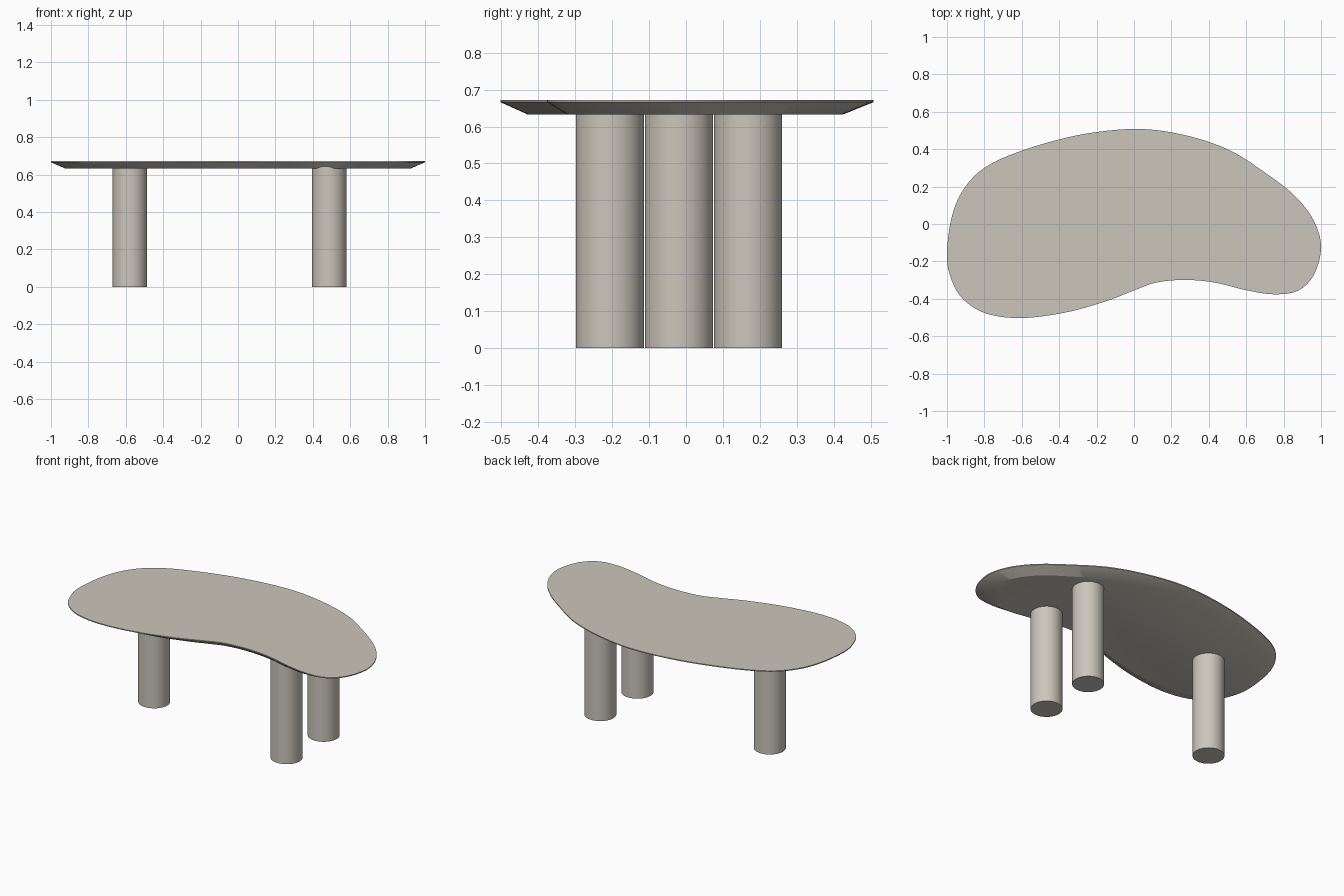
import bpy, bmesh, math

if "Cube" in bpy.data.objects:
    bpy.data.objects.remove(bpy.data.objects["Cube"])

stone = bpy.data.materials.new("warm grey stone")
stone.diffuse_color = (0.60, 0.565, 0.50, 1)
stone.use_nodes = True
stone.node_tree.nodes["Principled BSDF"].inputs["Base Color"].default_value = stone.diffuse_color

# Kidney outline of the top, clockwise from the back
OUTLINE = [(0, .508), (.25, .48), (.5, .40), (.70, .275), (.86, .15), (.96, .02),
           (1.0, -.12), (.965, -.265), (.88, -.355), (.75, -.376), (.6, -.354),
           (.43, -.313), (.27, -.299), (.12, -.313), (0, -.355), (-.15, -.413),
           (-.37, -.474), (-.61, -.503), (-.80, -.475), (-.925, -.39), (-.985, -.27),
           (-1.0, -.15), (-.975, .035), (-.915, .18), (-.80, .30), (-.6, .392), (-.3, .475)]


def smooth_loop(pts, steps=6):
    """Closed Catmull-Rom curve through the points."""
    out, n = [], len(pts)
    for i in range(n):
        a, b, c, d = (pts[(i + k) % n] for k in (-1, 0, 1, 2))
        for s in range(steps):
            t = s / steps
            out.append(tuple(.5 * (2 * q + (r - p) * t + (2 * p - 5 * q + 4 * r - w) * t * t
                                   + (3 * q - p - 3 * r + w) * t ** 3)
                             for p, q, r, w in zip(a, b, c, d)))
    return out


def finish(obj):
    obj.data.materials.append(stone)
    bpy.ops.object.select_all(action='DESELECT')
    obj.select_set(True)
    bpy.context.view_layer.objects.active = obj
    bpy.ops.object.shade_smooth_by_angle(angle=math.radians(25))


# Table top: thin upright lip above a wide undercut chamfer
loop = smooth_loop(OUTLINE)
bm = bmesh.new()
rings = []
for z, sx, sy, dy in ((.632, .922, .842, -.004), (.666, 1, 1, 0), (.672, 1, 1, 0)):
    rings.append([bm.verts.new((x * sx, y * sy + dy, z)) for x, y in loop])
for low, high in zip(rings, rings[1:]):
    for i in range(len(loop)):
        j = (i + 1) % len(loop)
        bm.faces.new((low[i], low[j], high[j], high[i]))
bm.faces.new(rings[0])
bm.faces.new(rings[-1])
bmesh.ops.recalc_face_normals(bm, faces=bm.faces)
mesh = bpy.data.meshes.new("table_top")
bm.to_mesh(mesh)
bm.free()
top = bpy.data.objects.new("table_top", mesh)
bpy.context.collection.objects.link(top)
finish(top)

# Three round legs, running slightly into the top
LEG_H = .652
for name, x, y in (("left_leg", -.578, -.019), ("front_right_leg", .487, -.206),
                   ("back_right_leg", .487, .168)):
    bpy.ops.mesh.primitive_cylinder_add(vertices=64, radius=.0925, depth=LEG_H,
                                        location=(x, y, LEG_H / 2))
    leg = bpy.context.object
    leg.name = name
    finish(leg)
